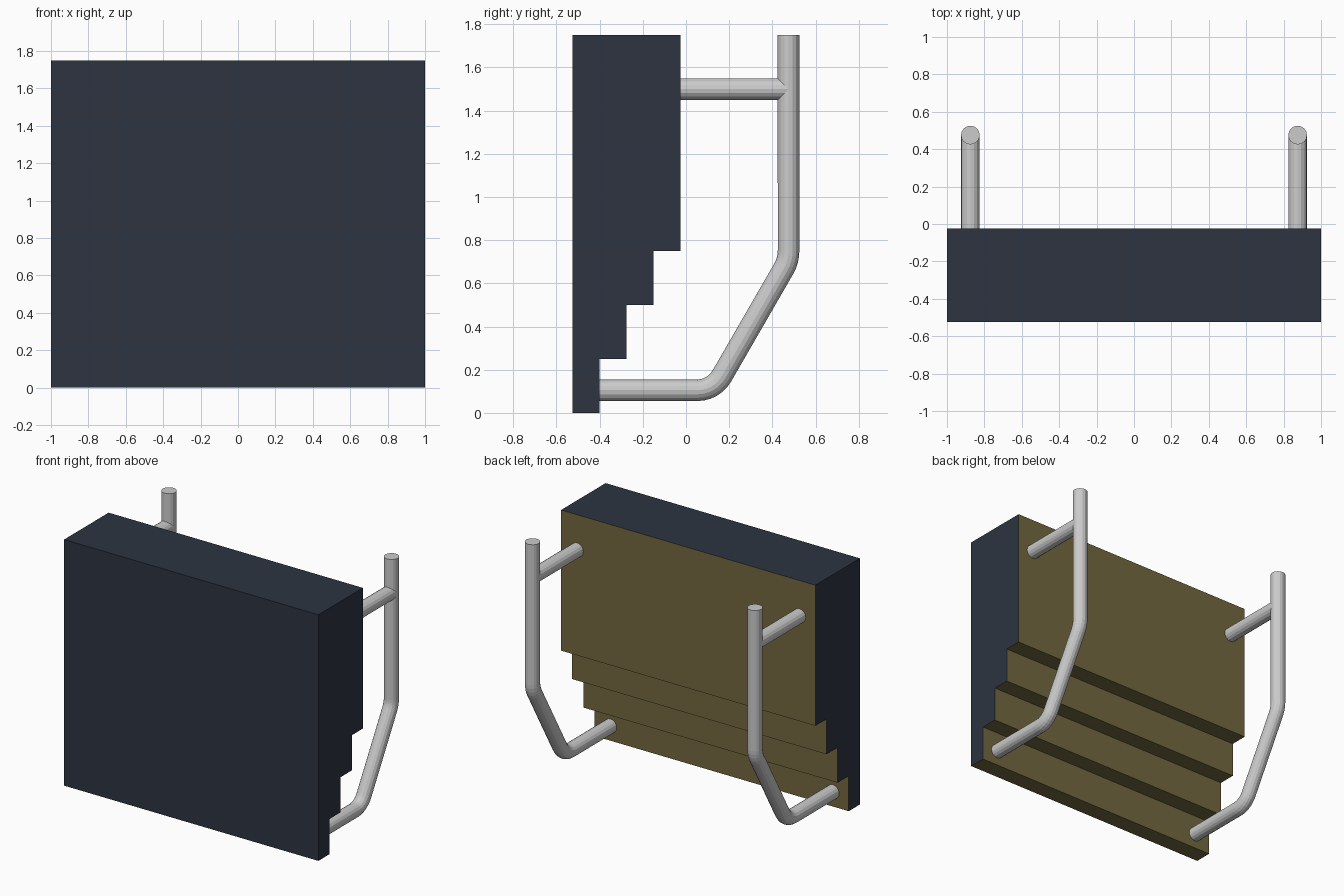
import bpy, bmesh
from math import cos, sin, radians, tan
from mathutils import Vector

if "Cube" in bpy.data.objects:
    bpy.data.objects.remove(bpy.data.objects["Cube"])


def material(name, rgb):
    m = bpy.data.materials.new(name)
    m.diffuse_color = (*rgb, 1)
    m.use_nodes = True
    m.node_tree.nodes["Principled BSDF"].inputs["Base Color"].default_value = m.diffuse_color
    return m


navy = material("navy", (0.026, 0.034, 0.052))
olive = material("olive", (0.17, 0.14, 0.05))

# Stepped block: side profile in (y, z), extruded along x
profile = [(-0.525, 0)]
for i in range(4):
    y = -0.40 + 0.125 * i
    profile += [(y, 0.25 * i), (y, 0.25 * (i + 1) if i < 3 else 1.75)]
profile.append((-0.525, 1.75))

bm = bmesh.new()
face = bm.faces.new([bm.verts.new((-1, y, z)) for y, z in profile])
ext = bmesh.ops.extrude_face_region(bm, geom=[face])
bmesh.ops.translate(bm, vec=(2, 0, 0),
                    verts=[v for v in ext["geom"] if isinstance(v, bmesh.types.BMVert)])
bmesh.ops.recalc_face_normals(bm, faces=bm.faces)
for f in bm.faces:  # back faces and undersides are olive
    f.material_index = 1 if f.normal.y > 0.5 or f.normal.z < -0.5 else 0
mesh = bpy.data.meshes.new("stepped_block")
bm.to_mesh(mesh)
bm.free()
mesh.materials.append(navy)
mesh.materials.append(olive)
bpy.context.collection.objects.link(bpy.data.objects.new("stepped_block", mesh))


def bend(corner, a0, a1, setback, n):
    """Arc points rounding a corner between headings a0 and a1 (degrees)."""
    r = setback / tan(radians(a1 - a0) / 2)
    start = Vector(corner) - setback * Vector((cos(radians(a0)), sin(radians(a0))))
    centre = start + r * Vector((-sin(radians(a0)), cos(radians(a0))))
    pts = []
    for i in range(n + 1):
        a = radians(a0 + (a1 - a0) * i / n)
        pts.append(centre + r * Vector((sin(a), -cos(a))))
    return pts


def pipe(name, x, path):
    cu = bpy.data.curves.new(name, "CURVE")
    cu.dimensions = "3D"
    cu.bevel_depth = 0.05
    cu.bevel_resolution = 6
    cu.use_fill_caps = True
    sp = cu.splines.new("POLY")
    sp.points.add(len(path) - 1)
    for p, (y, z) in zip(sp.points, path):
        p.co = (x, y, z, 1)
    sp.use_smooth = False
    bpy.context.collection.objects.link(bpy.data.objects.new(name, cu))


# Bent rails and their upper brackets, one pair per side
rail = [(-0.41, 0.105)]
rail += bend((0.128, 0.105), 0, 60, 0.075, 6)
rail += bend((0.475, 0.706), 60, 90, 0.045, 4)
rail.append((0.475, 1.75))
for side, x in (("left", -0.875), ("right", 0.875)):
    pipe(side + "_rail", x, rail)
    pipe(side + "_upper_bracket", x, [(-0.035, 1.5), (0.475, 1.5)])
